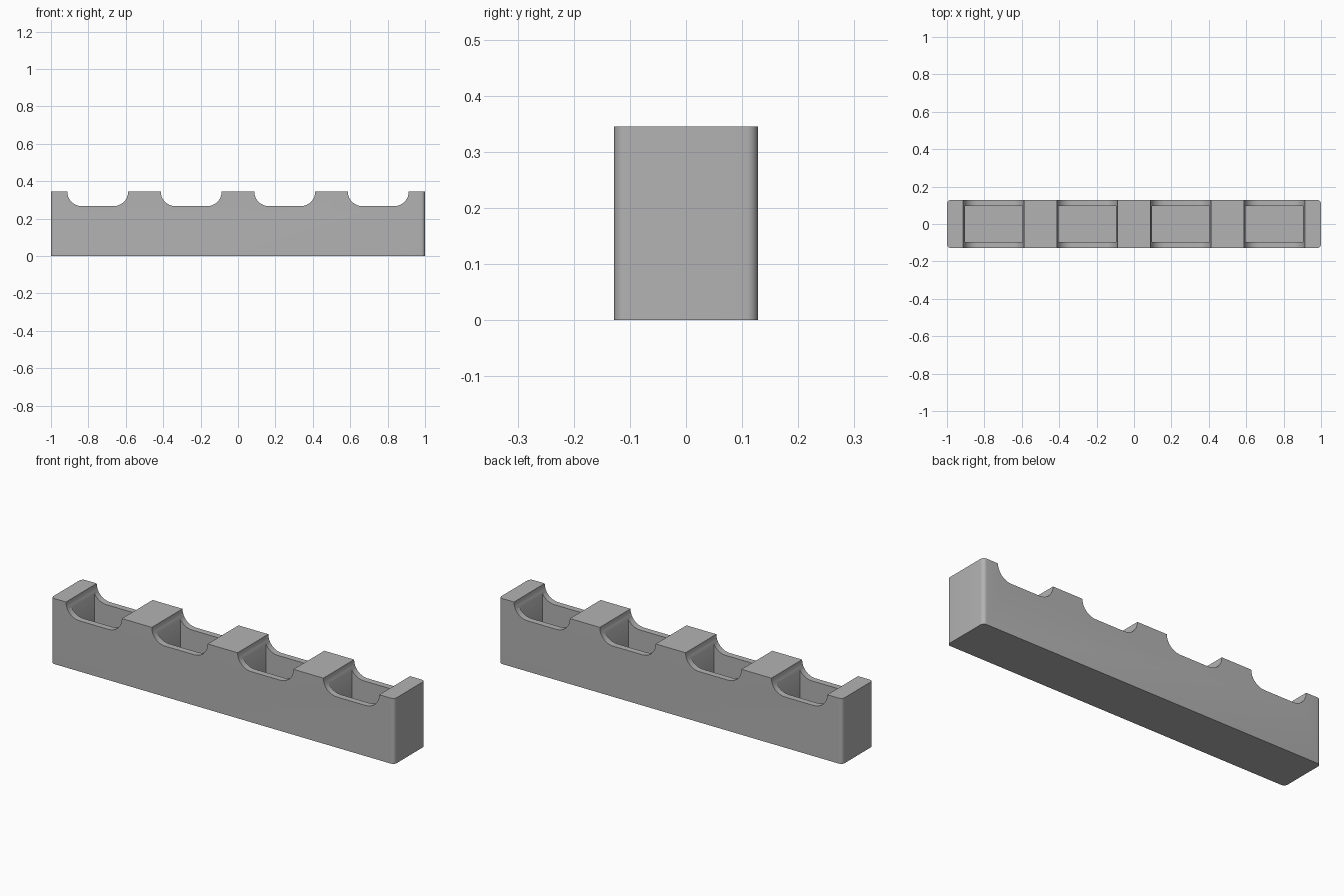
import bpy, bmesh
from math import sin, cos, pi

HEIGHT, HALF_Y = 0.345, 0.128
CENTRES = (-0.75, -0.25, 0.25, 0.75)

if "Cube" in bpy.data.objects:
    bpy.data.objects.remove(bpy.data.objects["Cube"])

grey = bpy.data.materials.new("plain grey")
grey.use_nodes = True
colour = (0.45, 0.45, 0.45, 1)
grey.diffuse_color = colour
grey.node_tree.nodes["Principled BSDF"].inputs["Base Color"].default_value = colour


def prism(name, outline, sweep):
    """Extrude a flat outline of 3D points along a vector."""
    bm = bmesh.new()
    face = bm.faces.new([bm.verts.new(p) for p in outline])
    new = bmesh.ops.extrude_face_region(bm, geom=[face])["geom"]
    verts = [v for v in new if isinstance(v, bmesh.types.BMVert)]
    bmesh.ops.translate(bm, verts=verts, vec=sweep)
    bmesh.ops.recalc_face_normals(bm, faces=bm.faces[:])
    mesh = bpy.data.meshes.new(name)
    bm.to_mesh(mesh)
    bm.free()
    mesh.materials.append(grey)
    obj = bpy.data.objects.new(name, mesh)
    bpy.context.collection.objects.link(obj)
    return obj


def arc(cx, cy, r, start, steps=8):
    """Points of a quarter circle, counterclockwise."""
    angles = [start + pi / 2 * i / steps for i in range(steps + 1)]
    return [(cx + r * cos(a), cy + r * sin(a)) for a in angles]


def box_outline(cx, hx, hy, z):
    return [(cx - hx, -hy, z), (cx + hx, -hy, z), (cx + hx, hy, z), (cx - hx, hy, z)]


def cut(target, cutter):
    mod = target.modifiers.new("cut", "BOOLEAN")
    mod.operation, mod.solver, mod.object = "DIFFERENCE", "EXACT", cutter
    bpy.context.view_layer.objects.active = target
    bpy.ops.object.modifier_apply(modifier=mod.name)
    bpy.data.objects.remove(cutter)


# Block with rounded upright corners
R = 0.02
X, Y = 1 - R, HALF_Y - R
corners = [(X, Y), (-X, Y), (-X, -Y), (X, -Y)]
outline = [(x, y, 0) for i, (cx, cy) in enumerate(corners)
           for x, y in arc(cx, cy, R, i * pi / 2)]
rack = prism("rack_body", outline, (0, 0, HEIGHT))

SCOOP_HALF, SCOOP_R = 0.163, 0.078
for c in CENTRES:
    # Finger scoop through both long walls
    w = SCOOP_HALF - SCOOP_R
    profile = (arc(c - w, HEIGHT, SCOOP_R, pi) + arc(c + w, HEIGHT, SCOOP_R, 1.5 * pi)
               + [(c + SCOOP_HALF, 0.5), (c - SCOOP_HALF, 0.5)])
    cut(rack, prism("scoop_cutter", [(x, -0.3, z) for x, z in profile], (0, 0.6, 0)))
    # Deep rectangular pocket
    cut(rack, prism("pocket_cutter", box_outline(c, 0.153, 0.095, 0.032), (0, 0, 0.5)))

bpy.ops.object.select_all(action="DESELECT")
rack.select_set(True)
bpy.context.view_layer.objects.active = rack
bpy.ops.object.shade_smooth_by_angle(angle=pi / 6)
